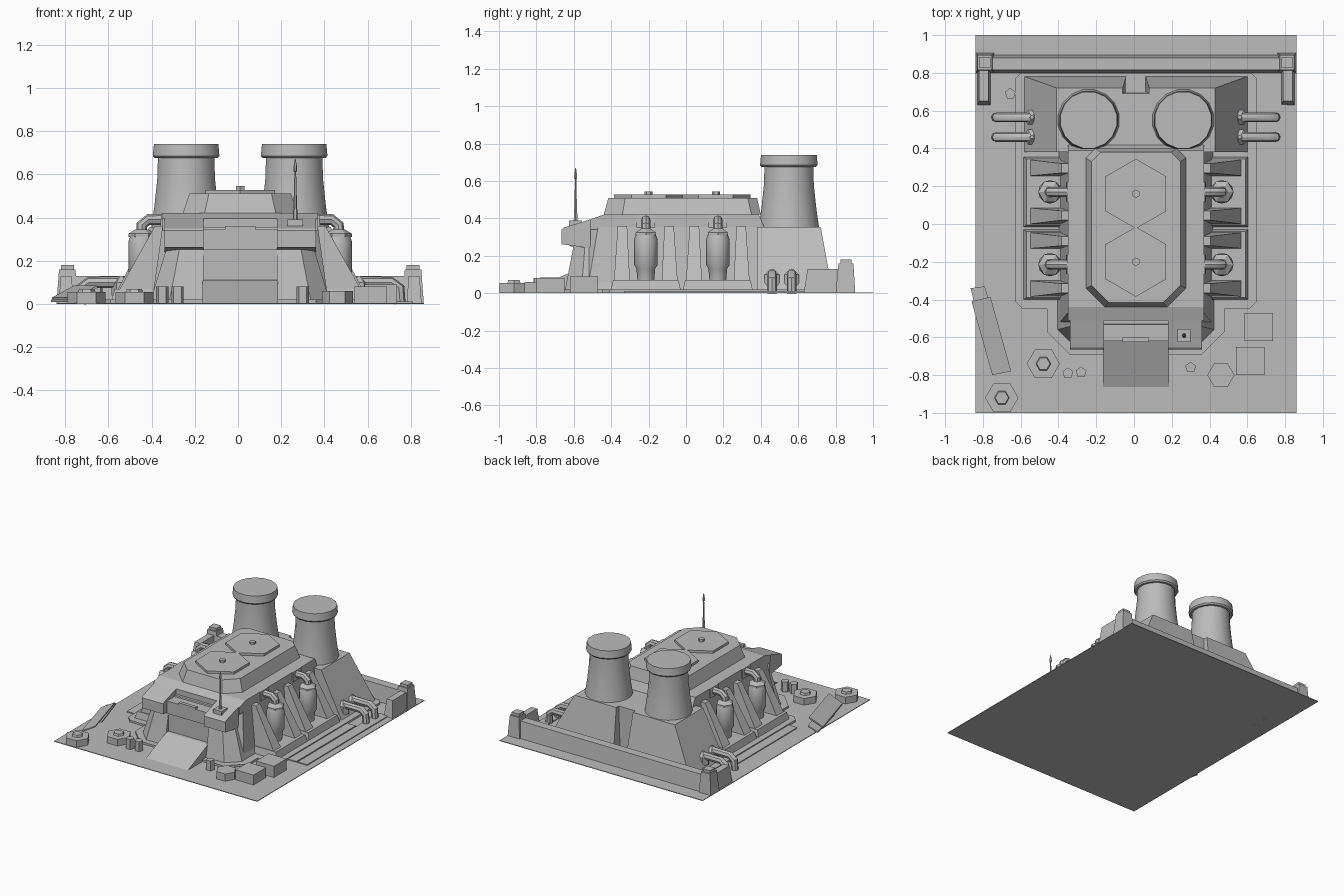
import bpy, bmesh, math
from mathutils import Vector

cube = bpy.data.objects.get("Cube")
if cube:
    bpy.data.objects.remove(cube, do_unlink=True)

CX = 0.01  # symmetry axis of the building
SIDES = (("left", 1), ("right", -1))

grey = bpy.data.materials.new("concrete_grey")
grey.use_nodes = True
COLOUR = (0.5, 0.5, 0.5, 1)
grey.diffuse_color = COLOUR
grey.node_tree.nodes["Principled BSDF"].inputs["Base Color"].default_value = COLOUR


def finish(name, bm, smooth=False):
    bmesh.ops.recalc_face_normals(bm, faces=bm.faces)
    mesh = bpy.data.meshes.new(name)
    bm.to_mesh(mesh)
    bm.free()
    mesh.materials.append(grey)
    obj = bpy.data.objects.new(name, mesh)
    bpy.context.collection.objects.link(obj)
    if smooth:
        bpy.ops.object.select_all(action="DESELECT")
        obj.select_set(True)
        bpy.context.view_layer.objects.active = obj
        bpy.ops.object.shade_smooth_by_angle(angle=math.radians(40))
    return obj


def loft(name, rings, smooth=False):
    """Closed solid through rings of equal point count."""
    bm = bmesh.new()
    loops = [[bm.verts.new(p) for p in ring] for ring in rings]
    n = len(loops[0])
    for a, b in zip(loops, loops[1:]):
        for i in range(n):
            j = (i + 1) % n
            bm.faces.new((a[i], a[j], b[j], b[i]))
    bm.faces.new(loops[0])
    bm.faces.new(loops[-1])
    return finish(name, bm, smooth)


def rect(x0, x1, y0, y1, z):
    return [(x0, y0, z), (x1, y0, z), (x1, y1, z), (x0, y1, z)]


def chamfered(hw, y0, y1, cf, cb, z):
    """Symmetric outline with cut front (cf) and back (cb) corners."""
    half = [(hw - cf, y0), (hw, y0 + cf), (hw, y1 - cb), (hw - cb, y1)]
    return ([(CX + x, y, z) for x, y in half]
            + [(CX - x, y, z) for x, y in reversed(half)])


def box(name, x0, x1, y0, y1, z0, z1):
    return loft(name, [rect(x0, x1, y0, y1, z0), rect(x0, x1, y0, y1, z1)])


def side_box(name, s, low, z0, high, z1):
    """Tapered block at distance x from the axis, on side s."""
    r = [rect(CX + s * a[0], CX + s * a[1], a[2], a[3], z)
         for a, z in ((low, z0), (high, z1))]
    return loft(name, r)


def turned(name, x, y, profile, sides, phase=0.0, smooth=False):
    """Revolved solid from (radius, height) pairs."""
    angles = [phase + 2 * math.pi * i / sides for i in range(sides)]
    return loft(name, [[(x + r * math.cos(a), y + r * math.sin(a), z) for a in angles]
                       for r, z in profile], smooth)


def extrude_x(name, x0, x1, profile):
    return loft(name, [[(x, y, z) for y, z in profile] for x in (x0, x1)])


def pipe(name, points, radius):
    """Eight-sided tube with mitred bends."""
    pts = [Vector(p) for p in points]
    side = Vector((0, 1, 0))
    rings = []
    for i, p in enumerate(pts):
        d = (pts[min(i + 1, len(pts) - 1)] - pts[max(i - 1, 0)]).normalized()
        up = d.cross(side)
        rings.append([p + radius * (math.cos(t) * side + math.sin(t) * up)
                      for t in (math.pi * k / 4 for k in range(8))])
    return loft(name, rings, True)


# Ground and plinth
box("ground_plate", -0.84, 0.86, -1, 1, 0, 0.005)
loft("plinth", [chamfered(0.64, -0.45, 0.80, 0.04, 0.03, z) for z in (0, 0.02)])
loft("front_plinth", [chamfered(0.47, -0.69, -0.40, 0.12, 0, z) for z in (0, 0.02)])
for name, s in SIDES:
    side_box(name + "_ground_strip", s, (0.62, 0.71, -0.33, 0.38), 0, (0.62, 0.71, -0.33, 0.38), 0.012)
box("left_outer_strip", 0.73, 0.81, -0.33, 0.64, 0, 0.012)

# Main hall
loft("hall_body", [chamfered(0.41, -0.60, 0.70, 0.07, 0.01, 0),
                   chamfered(0.36, -0.53, 0.69, 0.06, 0.01, 0.355)])
extrude_x("hall_roof_tier", CX - 0.36, CX + 0.36,
          [(-0.51, 0.34), (-0.51, 0.395), (-0.44, 0.42), (0.39, 0.42), (0.42, 0.35)])
loft("upper_roof", [chamfered(0.265, -0.44, 0.40, 0.10, 0.05, 0.42),
                    chamfered(0.235, -0.415, 0.38, 0.09, 0.05, 0.51)])
for name, y in (("front", -0.20), ("back", 0.16)):
    turned(name + "_roof_hatch", CX, y, [(0.185, 0.505), (0.185, 0.528)], 6, math.pi / 6)
    turned(name + "_hatch_knob", CX, y, [(0.022, 0.52), (0.022, 0.545)], 6, math.pi / 6)

# Gate: side hoods, legs, lintel, door and ramp
hood = [(-0.51, 0.24), (-0.51, 0.395), (-0.655, 0.35), (-0.665, 0.34), (-0.665, 0.262)]
for name, s in SIDES:
    extrude_x(name + "_gate_hood", CX + s * 0.17, CX + s * 0.35, hood)
    loft(name + "_gate_leg", [[(CX + s * x, y, z) for x, y in pts] for z, pts in (
        (0, [(0.17, -0.40), (0.17, -0.65), (0.33, -0.65), (0.42, -0.56), (0.42, -0.40)]),
        (0.26, [(0.17, -0.40), (0.17, -0.60), (0.28, -0.60), (0.34, -0.54), (0.34, -0.40)]))])
box("gate_lintel", CX - 0.17, CX + 0.17, -0.62, -0.50, 0.25, 0.345)
box("lintel_notch_plate", CX - 0.07, CX + 0.07, -0.625, -0.60, 0.345, 0.36)
box("gate_door", CX - 0.17, CX + 0.17, -0.60, -0.50, 0, 0.25)
extrude_x("entry_ramp", CX - 0.175, CX + 0.175, [(-0.875, 0), (-0.62, 0.11), (-0.58, 0.11), (-0.58, 0)])

# Aerial
box("aerial_base", 0.23, 0.30, -0.625, -0.555, 0.36, 0.39)
turned("aerial_mast", 0.265, -0.59, [(0.012, 0.39), (0.008, 0.46), (0.004, 0.61),
                                     (0.009, 0.615), (0.009, 0.63), (0.002, 0.67)], 6)

for name, s in SIDES:
    # Rear blocks and chimneys
    side_box(name + "_rear_block", s, (0.05, 0.60, 0.38, 0.785), 0, (0.07, 0.42, 0.38, 0.72), 0.355)
    turned(name + "_chimney", CX + s * 0.25, 0.55,
           [(0.165, 0.35), (0.15, 0.45), (0.136, 0.58), (0.133, 0.68)], 16, math.pi / 16, True)
    turned(name + "_chimney_cap", CX + s * 0.25, 0.55,
           [(0.148, 0.675), (0.157, 0.685), (0.152, 0.74)], 16, math.pi / 16, True)

    # Side bays with two fins around a tank
    for bay, y in (("front", -0.215), ("back", 0.17)):
        tag = name + "_" + bay
        side_box(tag + "_bay_base", s, (0.35, 0.60, y - 0.19, y + 0.19), 0,
                 (0.35, 0.58, y - 0.175, y + 0.175), 0.07)
        for end, d in (("front", -1), ("back", 1)):
            a, b = sorted((y + d * 0.085, y + d * 0.17))
            c, e = sorted((y + d * 0.10, y + d * 0.15))
            side_box(tag + "_" + end + "_fin", s, (0.34, 0.56, a, b), 0.065,
                     (0.34, 0.395, c, e), 0.36)
        tx = CX + s * 0.455
        turned(tag + "_tank", tx, y, [(0.045, 0.07), (0.05, 0.13), (0.062, 0.15), (0.062, 0.29),
                                      (0.05, 0.32), (0.03, 0.33)], 12, 0, True)
        turned(tag + "_tank_collar", tx, y, [(0.062, 0.31), (0.062, 0.325), (0.03, 0.345)], 6)
        pipe(tag + "_tank_pipe", [(tx, y, 0.32), (tx, y, 0.365), (tx - s * 0.03, y, 0.39),
                                  (CX + s * 0.33, y, 0.39)], 0.026)
        side_box(tag + "_pipe_flange", s, (0.33, 0.37, y - 0.05, y + 0.05), 0.35,
                 (0.33, 0.365, y - 0.05, y + 0.05), 0.42)

    # Drain pipes
    for place, y in (("front", 0.46), ("back", 0.565)):
        pipe(name + "_" + place + "_drain", [(CX + s * 0.48, y, 0.10), (CX + s * 0.70, y, 0.10),
             (CX + s * 0.735, y, 0.075), (CX + s * 0.74, y, 0)], 0.026)
        turned(name + "_" + place + "_drain_collar", CX + s * 0.55, y,
               [(0.045, 0.04), (0.045, 0.10), (0.01, 0.13)], 6)

    # Corner posts and wing walls
    side_box(name + "_wing_wall", s, (0.77, 0.84, 0.63, 0.86), 0, (0.78, 0.83, 0.65, 0.86), 0.13)
    side_box(name + "_corner_post", s, (0.75, 0.85, 0.80, 0.905), 0, (0.762, 0.838, 0.815, 0.895), 0.16)
    side_box(name + "_post_cap", s, (0.77, 0.83, 0.825, 0.885), 0.16, (0.77, 0.83, 0.825, 0.885), 0.18)

# Back wall
extrude_x("back_wall", -0.80, 0.82, [(0.80, 0), (0.815, 0.13), (0.88, 0.13), (0.895, 0)])

# Yard clutter
for i, (x, y, r, h) in enumerate(((-0.48, -0.74, 0.088, 0.055), (-0.70, -0.92, 0.088, 0.055),
                                  (0.46, -0.80, 0.072, 0.06))):
    turned(f"hex_pad_{i + 1}", x, y, [(r, 0), (r, h)], 6)
    if i < 2:
        turned(f"hex_pad_bolt_{i + 1}", x, y, [(0.04, h), (0.035, h + 0.015)], 6)
for i, (x, y) in enumerate(((-0.35, -0.79), (-0.28, -0.785), (0.30, -0.76), (-0.655, 0.69))):
    turned(f"barrel_{i + 1}", x, y, [(0.03, 0), (0.03, 0.08)], 5, math.pi / 2)
box("back_crate", 0.585, 0.735, -0.62, -0.47, 0, 0.09)
box("front_crate", 0.54, 0.69, -0.80, -0.65, 0, 0.08)


# Loose sheets leaning on the ground
def sheet(name, corners):
    loft(name, [[(x, y, z + t) for x, y, z in corners] for t in (0, 0.01)])


sheet("lower_sheet", [(-0.865, -0.34, 0.01), (-0.79, -0.33, 0.04), (-0.70, -0.62, 0.04), (-0.79, -0.65, 0.01)])
sheet("upper_sheet", [(-0.86, -0.41, 0.02), (-0.76, -0.385, 0.075), (-0.65, -0.78, 0.075), (-0.75, -0.80, 0.02)])
